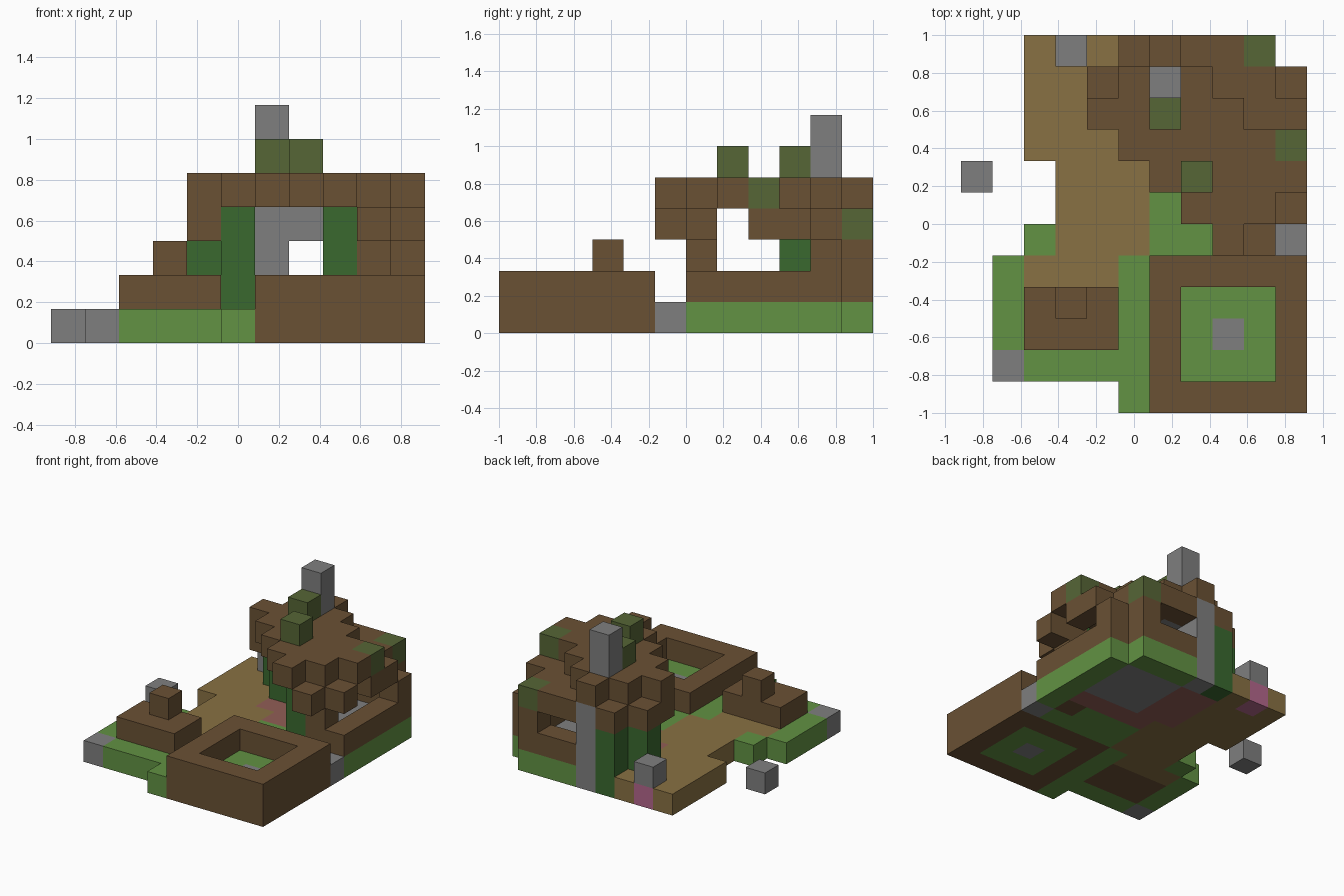
import bpy
import bmesh
from mathutils import Vector

old = bpy.data.objects.get("Cube")
if old:
    bpy.data.objects.remove(old, do_unlink=True)

CELL = 1 / 6
ORIGIN = Vector((-5.5, -6, 0))


def make_material(name, rgb):
    """Flat material from an 8-bit display colour."""
    linear = [((c / 255 + 0.055) / 1.055) ** 2.4 for c in rgb] + [1]
    mat = bpy.data.materials.new(name)
    mat.use_nodes = True
    mat.diffuse_color = linear
    bsdf = mat.node_tree.nodes["Principled BSDF"]
    bsdf.inputs["Base Color"].default_value = linear
    bsdf.inputs["Roughness"].default_value = 1
    return mat


brown = make_material("earth brown", (106, 81, 52))
tan = make_material("path tan", (137, 113, 67))
grass = make_material("grass green", (98, 146, 67))
forest = make_material("trunk green", (58, 105, 47))
moss = make_material("moss green", (86, 102, 54))
stone = make_material("stone grey", (127, 127, 127))
pink = make_material("pink", (180, 103, 140))
clay = make_material("clay floor", (146, 94, 86))

cells = {}      # grid cell -> part name
materials = {}  # part name -> material


def span(r):
    return range(r[0], r[1] + 1) if isinstance(r, tuple) else (r,)


def fill(part, mat, x, y, z):
    """Fill a block of grid cells; later blocks replace earlier ones."""
    materials[part] = mat
    for i in span(x):
        for j in span(y):
            for k in span(z):
                cells[i, j, k] = part


# Ground: lawn, path and corner stones
fill("lawn", grass, (1, 5), (1, 4), 0)
fill("lawn", grass, 5, 0, 0)
fill("lawn", grass, 2, 5, 0)
fill("lawn", grass, (6, 9), (5, 6), 0)
fill("path", tan, (2, 4), 4, 0)
fill("path", tan, (3, 5), (5, 7), 0)
fill("path", tan, (2, 4), (8, 11), 0)
fill("corner_stone", stone, 1, 1, 0)
fill("loose_stone", stone, 0, 7, 0)
fill("step_stone", stone, 10, 5, 0)

# Small pink post foot with a stone on it
fill("post_foot", pink, 3, 11, 0)
fill("post_stone", stone, 3, 11, 1)

# Planter: brown ring around a grass bed
fill("planter", brown, (6, 10), (0, 4), (0, 1))
fill("planter_bed", grass, (7, 9), (1, 3), 0)
fill("planter_stone", stone, 8, 2, 0)
for i in (7, 8, 9):
    for j in (1, 2, 3):
        del cells[i, j, 1]

# Low mound with a knob
fill("mound", brown, (2, 4), (2, 3), (0, 1))
fill("mound_knob", brown, 3, 3, 2)

# House base and floors
fill("house_base", grass, 10, (6, 10), 0)
fill("house_base", grass, (7, 9), 11, 0)
fill("clay_floor", clay, 5, (8, 10), 0)
fill("clay_floor", clay, (6, 9), (7, 10), 0)
fill("stone_floor", stone, (7, 9), (8, 10), 0)

# Walls with window openings
fill("right_wall", brown, 10, (6, 10), 1)
fill("right_wall", brown, 10, 10, 2)
fill("right_wall", brown, 10, (8, 9), 3)
fill("back_wall", brown, (7, 9), 11, 1)
fill("back_wall", brown, 9, 11, 2)
fill("back_wall", brown, (7, 8), 11, 3)
fill("front_pillar", brown, 9, 6, (0, 3))

# Green trunks
fill("front_trunk", forest, 8, 6, (1, 3))
fill("side_trunk", forest, 5, (9, 10), (1, 3))
fill("outer_trunk", forest, 4, 10, (1, 2))
fill("back_trunk", forest, 5, 11, (0, 2))

# Roof: one run of cells per row, then the lower eaves
runs = [(8, 8), (7, 9), (6, 10), (5, 9), (4, 8), (5, 7), (6, 6)]
for row, run in enumerate(runs):
    fill("roof", brown, run, row + 5, 4)
for i, j in ((4, 9), (4, 10), (5, 11), (8, 10), (9, 10), (9, 9), (9, 5), (10, 6)):
    fill("eaves", brown, i, j, 3)

# Stone columns and lintel
fill("chimney", stone, 6, 10, (1, 6))
fill("back_column", stone, 6, 11, (0, 3))
fill("lintel", stone, 7, 10, 3)

# Moss blocks
for x, y, z in ((7, 7, 5), (6, 9, 5), (10, 8, 4), (9, 11, 3)):
    fill("moss", moss, x, y, z)

# Turn each part into a mesh of its exposed cube faces
axes = [Vector(a) for a in ((1, 0, 0), (0, 1, 0), (0, 0, 1))]
for part, mat in materials.items():
    bm = bmesh.new()
    for cell, owner in cells.items():
        if owner != part:
            continue
        centre = Vector(cell) + Vector((0.5, 0.5, 0.5)) + ORIGIN
        for a in range(3):
            for sign in (-1, 1):
                normal = axes[a] * sign
                beside = tuple(round(c) for c in Vector(cell) + normal)
                if beside in cells:
                    continue
                u = axes[(a + 1) % 3] / 2
                v = axes[(a + 2) % 3] / 2 * sign
                mid = centre + normal / 2
                corners = (mid - u - v, mid + u - v, mid + u + v, mid - u + v)
                bm.faces.new([bm.verts.new(p * CELL) for p in corners])
    bmesh.ops.remove_doubles(bm, verts=bm.verts, dist=0.001)
    mesh = bpy.data.meshes.new(part)
    bm.to_mesh(mesh)
    bm.free()
    mesh.materials.append(mat)
    bpy.context.collection.objects.link(bpy.data.objects.new(part, mesh))
